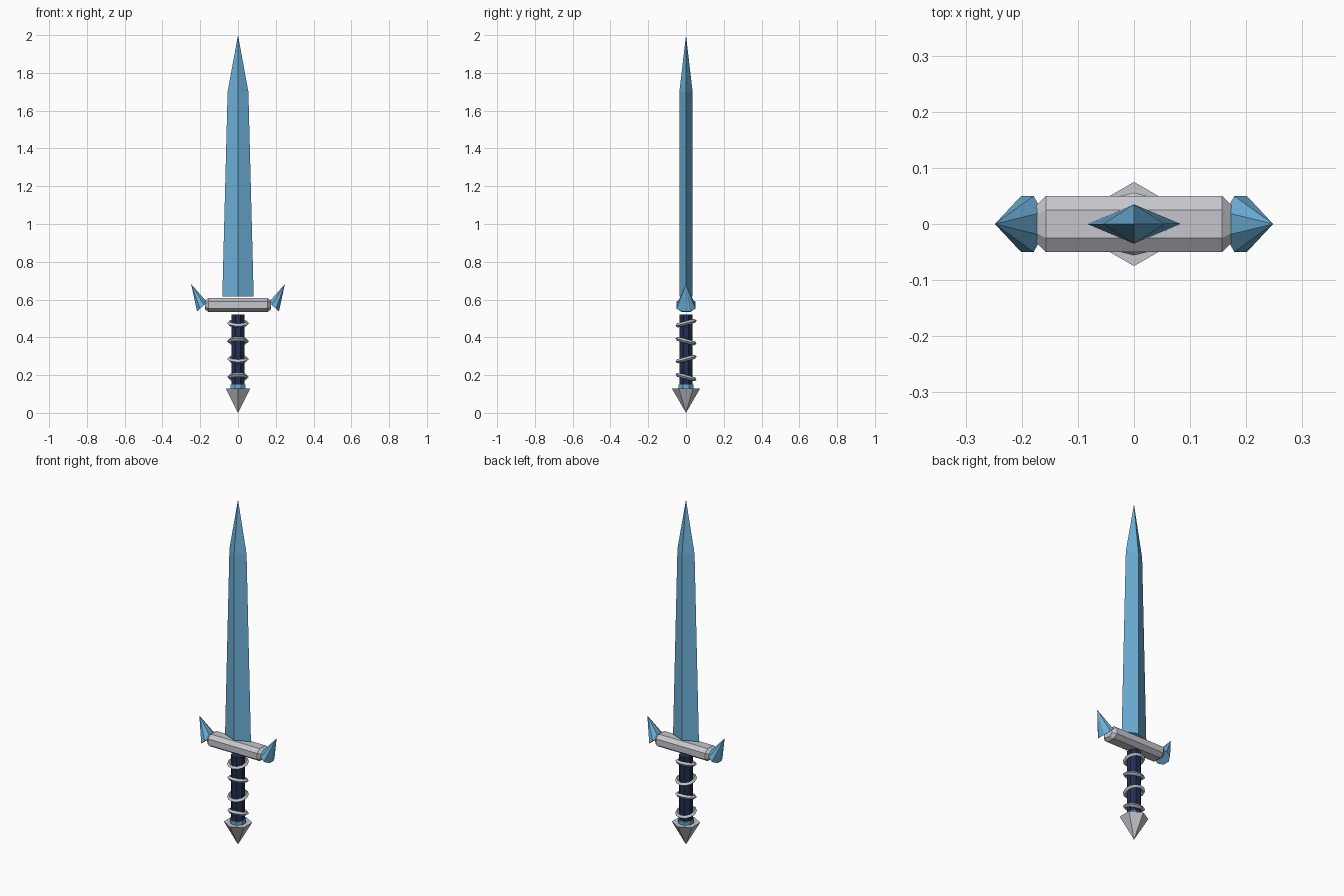
import bpy
import bmesh
from math import cos, sin, tan, pi, radians
from mathutils import Vector, Matrix

if "Cube" in bpy.data.objects:
    bpy.data.objects.remove(bpy.data.objects["Cube"])


def material(name, r, g, b):
    m = bpy.data.materials.new(name)
    m.use_nodes = True
    m.diffuse_color = (r, g, b, 1)
    m.node_tree.nodes["Principled BSDF"].inputs["Base Color"].default_value = (r, g, b, 1)
    return m


ice_blue = material("ice blue", 0.15, 0.43, 0.68)
silver = material("silver", 0.56, 0.56, 0.61)
navy = material("navy", 0.016, 0.028, 0.085)


def loft(name, rings, mat):
    """Skin a list of cross-sections; a single-point section makes a tip."""
    bm = bmesh.new()
    loops = [[bm.verts.new(p) for p in ring] for ring in rings]
    for a, b in zip(loops, loops[1:]):
        n = max(len(a), len(b))
        for i in range(n):
            j = (i + 1) % n
            quad = [a[i % len(a)], a[j % len(a)], b[j % len(b)], b[i % len(b)]]
            bm.faces.new(list(dict.fromkeys(quad)))
    for end in (loops[0], loops[-1]):
        if len(end) > 2:
            bm.faces.new(end)
    bmesh.ops.recalc_face_normals(bm, faces=bm.faces)
    mesh = bpy.data.meshes.new(name)
    bm.to_mesh(mesh)
    bm.free()
    mesh.materials.append(mat)
    ob = bpy.data.objects.new(name, mesh)
    bpy.context.scene.collection.objects.link(ob)
    return ob


def polygon(sides, radius, z, start=0.0):
    return [(radius * cos(start + 2 * pi * i / sides),
             radius * sin(start + 2 * pi * i / sides), z) for i in range(sides)]


def diamond(w, d, z):
    return [(w, 0, z), (0, d, z), (-w, 0, z), (0, -d, z)]


def octagon(centre, u, v, k=0.414):
    """Chamfered rectangle spanned by the half-axes u and v."""
    pairs = [(1, k), (k, 1), (-k, 1), (-1, k), (-1, -k), (-k, -1), (k, -1), (1, -k)]
    return [Vector(centre) + a * Vector(u) + b * Vector(v) for a, b in pairs]


# Blade
loft("blade", [diamond(0.083, 0.035, 0.617), diamond(0.055, 0.035, 1.7), [(0, 0, 2)]], ice_blue)

# Crossguard with tapered ends
loft("crossguard",
     [octagon((x, 0, 0.571), (0, 0.05 * s, 0), (0, 0, 0.036 * s), 0.5)
      for x, s in ((-0.175, 0.64), (-0.157, 1), (0.157, 1), (0.175, 0.64))], silver)

# Crystal spikes at both ends of the guard
for name, side in (("left_spike", 1), ("right_spike", -1)):
    base = octagon((side * 0.19, 0, 0.561), (side * 0.027, 0, -0.024), (0, 0.05, 0))
    loft(name, [base, [(side * 0.248, 0, 0.682)]], ice_blue)

# Grip, collar and pommel
loft("grip", [polygon(8, 0.038, z, pi / 8) for z in (0.14, 0.52)], navy)
loft("collar", [polygon(8, 0.044, z, pi / 8) for z in (0.125, 0.15)], ice_blue)
loft("pommel", [[(0, 0, 0)], polygon(6, 0.075, 0.13, pi / 2)], silver)

# Grip rings, tilted alternately
for i, z in enumerate((0.19, 0.285, 0.38, 0.475)):
    section = [(0.058, 0), (0.047, 0.011), (0.037, 0), (0.047, -0.011), (0.058, 0)]
    ring = loft("grip_ring_%d" % (i + 1), [polygon(12, r, h) for r, h in section], silver)
    bm = bmesh.new()
    bm.from_mesh(ring.data)
    caps = [f for f in bm.faces if len(f.verts) > 4]
    bmesh.ops.delete(bm, geom=caps, context='FACES_ONLY')
    bmesh.ops.remove_doubles(bm, verts=bm.verts, dist=0.0001)
    bmesh.ops.recalc_face_normals(bm, faces=bm.faces)
    tilt = radians(15 if i % 2 else -15)
    bm.transform(Matrix.Translation((0, 0, z)) @ Matrix.Rotation(tilt, 4, 'X'))
    bm.to_mesh(ring.data)
    bm.free()
